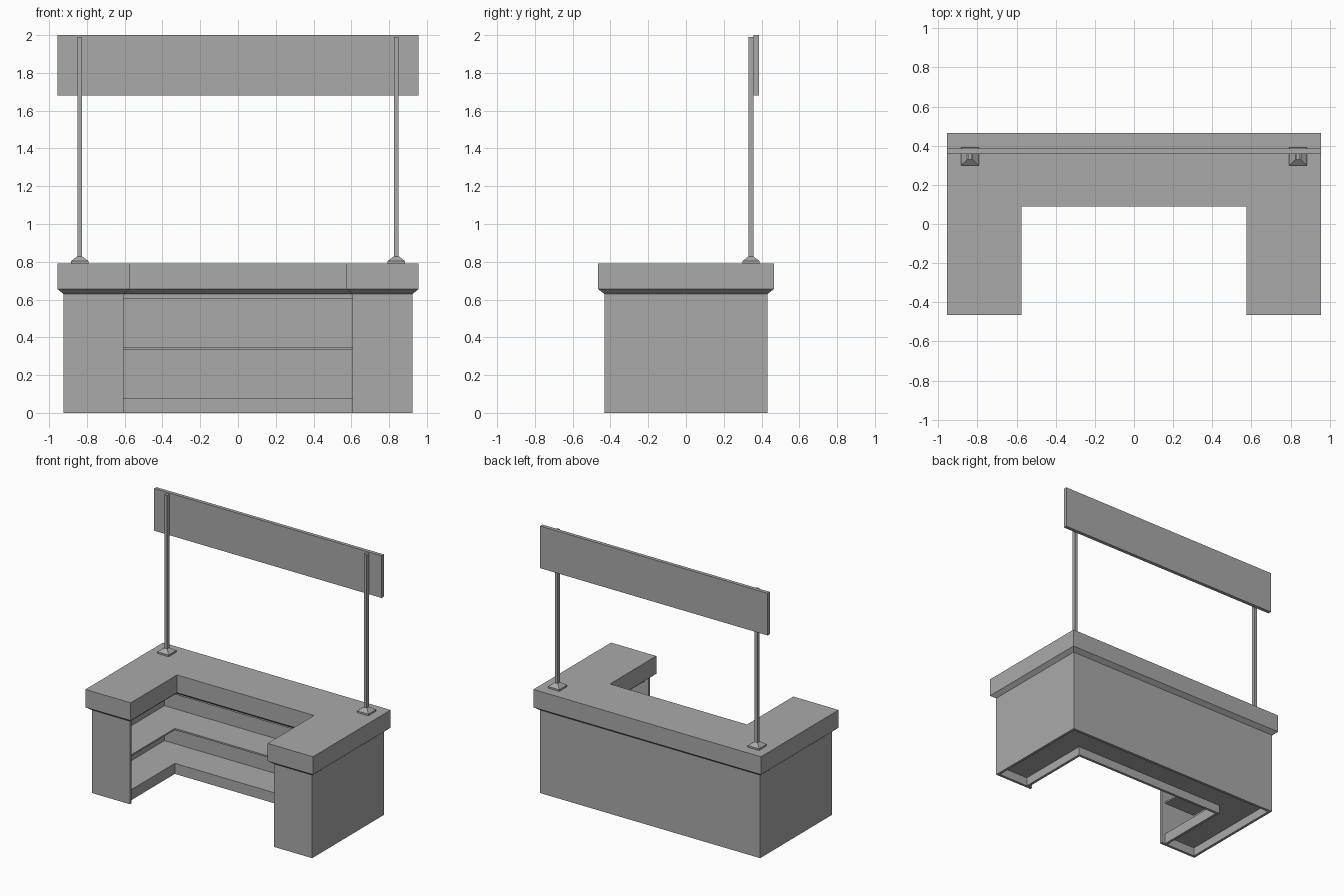
import bpy
import bmesh

cube = bpy.data.objects.get("Cube")
if cube:
    bpy.data.objects.remove(cube, do_unlink=True)

grey = bpy.data.materials.new("plain grey")
grey.use_nodes = True
grey.diffuse_color = (0.4, 0.4, 0.4, 1)
grey.node_tree.nodes["Principled BSDF"].inputs["Base Color"].default_value = (0.4, 0.4, 0.4, 1)


def loft(name, sections):
    """Closed solid through (outline, height) sections with matching points."""
    bm = bmesh.new()
    rings = [[bm.verts.new((x, y, z)) for x, y in outline] for outline, z in sections]
    bm.faces.new(rings[0][::-1])
    bm.faces.new(rings[-1])
    count = len(rings[0])
    for low, high in zip(rings, rings[1:]):
        for i in range(count):
            j = (i + 1) % count
            bm.faces.new((low[i], low[j], high[j], high[i]))
    bmesh.ops.recalc_face_normals(bm, faces=bm.faces)
    mesh = bpy.data.meshes.new(name)
    bm.to_mesh(mesh)
    bm.free()
    mesh.materials.append(grey)
    obj = bpy.data.objects.new(name, mesh)
    bpy.context.collection.objects.link(obj)
    return obj


def u_outline(outer_x, back, front, inner_x, inner_back):
    half = [(inner_x, inner_back), (inner_x, front), (outer_x, front), (outer_x, back)]
    return half + [(-x, y) for x, y in reversed(half)]


def rect(x, y, half_x, half_y):
    return [(x - half_x, y - half_y), (x + half_x, y - half_y),
            (x + half_x, y + half_y), (x - half_x, y + half_y)]


def prism(name, outline, bottom, top):
    return loft(name, [(outline, bottom), (outline, top)])


# Counter shell: thin back, side and front end panels
W, D, T, OPEN = 0.925, 0.432, 0.02, 0.605
outside = [(OPEN, -D), (W, -D), (W, D)]
inside = [(W - T, D - T), (W - T, T - D), (OPEN, T - D)]
mirror = lambda pts: [(-x, y) for x, y in reversed(pts)]
prism("counter_shell", outside + mirror(outside) + mirror(inside) + inside, 0, 0.63)

# Worktop with a chamfered underside
edge = u_outline(0.955, 0.465, -0.465, 0.575, 0.09)
under = u_outline(W, D, -D, OPEN, 0.12)
loft("worktop", [(under, 0.63), (edge, 0.655), (edge, 0.79)])

# Shelves, kick board and top rail inside the U
shelf = u_outline(W - T, D - T, T - D, 0.635, 0.15)
prism("lower_shelf", shelf, 0.065, 0.08)
prism("middle_shelf", shelf, 0.333, 0.345)
strip = u_outline(0.655, 0.17, T - D, 0.635, 0.15)
prism("kick_board", strip, 0, 0.065)
prism("top_rail", strip, 0.603, 0.63)

# Sign posts on pyramid feet
for side, s in (("left", 1), ("right", -1)):
    x, y = 0.838 * s, 0.344
    foot, neck = rect(x, y, 0.047, 0.046), rect(x, y, 0.014, 0.014)
    loft(side + "_post_foot", [(foot, 0.79), (foot, 0.803), (neck, 0.828)])
    prism(side + "_post", rect(x, y, 0.011, 0.014), 0.82, 1.99)

# Sign board
prism("sign_board", rect(0, 0.372, 0.955, 0.0135), 1.68, 2.0)
